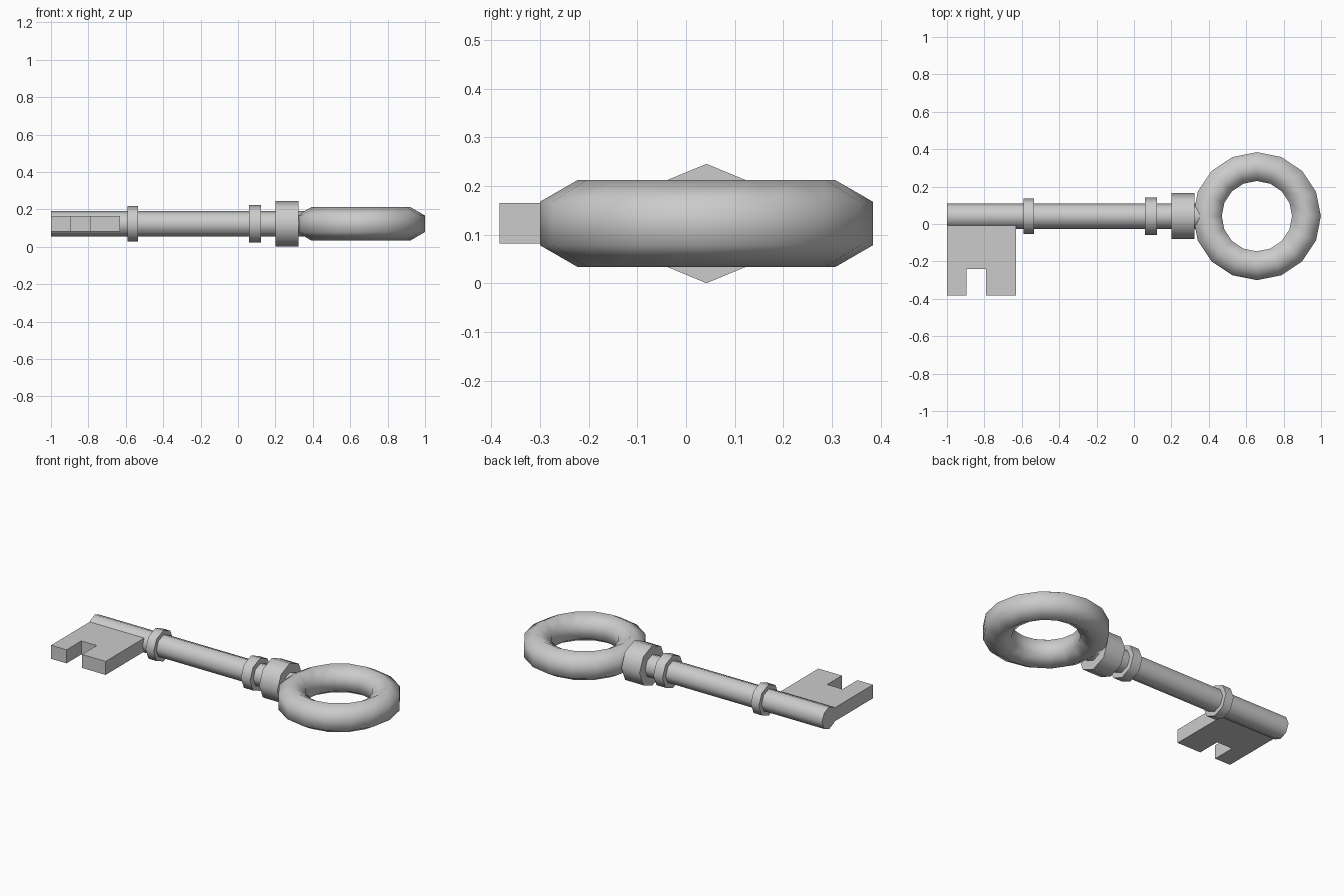
import bpy, bmesh, math
from mathutils import Matrix

if "Cube" in bpy.data.objects:
    bpy.data.objects.remove(bpy.data.objects["Cube"])

CY, CZ = 0.042, 0.123          # axis of the shaft
metal = bpy.data.materials.new("grey_metal")
metal.diffuse_color = (0.6, 0.6, 0.6, 1)
metal.use_nodes = True
metal.node_tree.nodes["Principled BSDF"].inputs["Base Color"].default_value = metal.diffuse_color


def finish(name, bm, smooth_angle=None):
    bmesh.ops.recalc_face_normals(bm, faces=bm.faces)
    me = bpy.data.meshes.new(name)
    bm.to_mesh(me)
    bm.free()
    me.materials.append(metal)
    ob = bpy.data.objects.new(name, me)
    bpy.context.collection.objects.link(ob)
    if smooth_angle:
        bpy.ops.object.select_all(action='DESELECT')
        ob.select_set(True)
        bpy.context.view_layer.objects.active = ob
        bpy.ops.object.shade_smooth_by_angle(angle=math.radians(smooth_angle))


def rod(name, x0, x1, r):
    """Eight-sided bar along x with a corner at the top."""
    bm = bmesh.new()
    m = Matrix.Translation(((x0 + x1) / 2, CY, CZ)) @ Matrix.Rotation(math.pi / 2, 4, 'Y')
    bmesh.ops.create_cone(bm, cap_ends=True, segments=8, radius1=r, radius2=r,
                          depth=x1 - x0, matrix=m)
    finish(name, bm, 50)


# Shaft and its collars
rod("shaft", -1.0, 0.40, 0.068)
rod("front_collar", -0.59, -0.535, 0.095)
rod("rear_collar", 0.06, 0.122, 0.10)
rod("bow_collar", 0.20, 0.323, 0.1225)

# Ring handle: hexagonal section swept in 16 steps
bm = bmesh.new()
N, M, R, r = 16, 6, 0.265, 0.089
loops = []
for i in range(N):
    a = math.tau * i / N
    loop = []
    for j in range(M):
        b = math.tau * (j + 0.5) / M
        d = R + r * math.cos(b)
        loop.append(bm.verts.new((0.657 + d * math.cos(a), CY + d * math.sin(a),
                                  CZ + r * math.sin(b))))
    loops.append(loop)
for i in range(N):
    p, q = loops[i], loops[(i + 1) % N]
    for j in range(M):
        k = (j + 1) % M
        bm.faces.new((p[j], q[j], q[k], p[k]))
finish("ring_handle", bm, 80)

# Notched bit: extruded outline
bm = bmesh.new()
outline = [(-1, 0.03), (-1, -0.383), (-0.895, -0.383), (-0.895, -0.24),
           (-0.79, -0.24), (-0.79, -0.383), (-0.63, -0.383), (-0.63, 0.03)]
face = bm.faces.new([bm.verts.new((x, y, 0.082)) for x, y in outline])
ext = bmesh.ops.extrude_face_region(bm, geom=[face])
bmesh.ops.translate(bm, vec=(0, 0, 0.083),
                    verts=[v for v in ext["geom"] if isinstance(v, bmesh.types.BMVert)])
finish("key_bit", bm)
